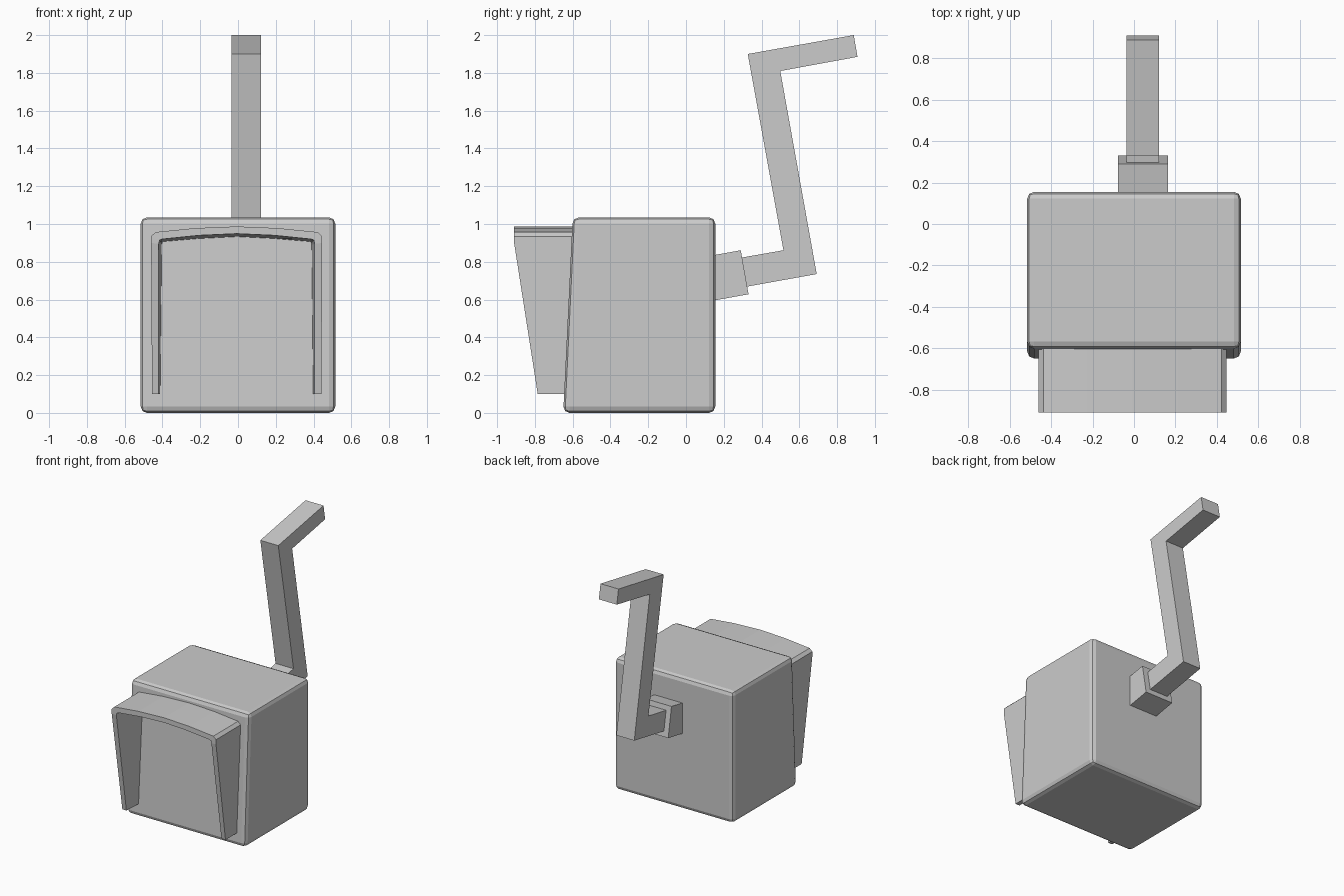
import bpy, bmesh

if "Cube" in bpy.data.objects:
    bpy.data.objects.remove(bpy.data.objects["Cube"])


def new_object(name, bm):
    bmesh.ops.recalc_face_normals(bm, faces=bm.faces)
    mesh = bpy.data.meshes.new(name)
    bm.to_mesh(mesh)
    bm.free()
    ob = bpy.data.objects.new(name, mesh)
    bpy.context.collection.objects.link(ob)
    return ob


def side_prism(name, profile, x0, x1):
    """Extrude a (y, z) side profile between two x positions."""
    bm = bmesh.new()
    face = bm.faces.new([bm.verts.new((x0, y, z)) for y, z in profile])
    ext = bmesh.ops.extrude_face_region(bm, geom=[face])
    verts = [g for g in ext["geom"] if isinstance(g, bmesh.types.BMVert)]
    bmesh.ops.translate(bm, verts=verts, vec=(x1 - x0, 0, 0))
    return new_object(name, bm)


# Box body with a slightly sloping front and softened edges
body = side_prism("body", [(-0.65, 0), (0.155, 0), (0.155, 1.035), (-0.6, 1.035)],
                  -0.515, 0.515)
bevel = body.modifiers.new("soft_edges", 'BEVEL')
bevel.width = 0.033
bevel.segments = 2

# Hood: open arch with sloping legs, its inside narrowing toward the body
CX = -0.007
outer = [(0.448, 0.10), (0.453, 0.90), (0.453, 0.935), (0.43, 0.957),
         (0.22, 0.978), (0, 0.987)]
inner_front = [(0.413, 0.10), (0.413, 0.895), (0.408, 0.915), (0.395, 0.92),
               (0.20, 0.94), (0, 0.949)]
inner_back = [(0.404, 0.10), (0.396, 0.89), (0.395, 0.90), (0.39, 0.906),
              (0.20, 0.922), (0, 0.932)]


def arch(half):
    return [(-x, z) for x, z in half] + [(x, z) for x, z in half[-2::-1]]


def front_y(z):
    return -0.785 - 0.125 * min(1, (z - 0.1) / 0.8)


def back_y(z):
    return -0.63 + 0.05 * z


bm = bmesh.new()
rows = []
for half, depth in ((outer, front_y), (outer, back_y),
                    (inner_back, back_y), (inner_front, front_y)):
    rows.append([bm.verts.new((CX + x, depth(z), z)) for x, z in arch(half)])
for r in range(4):
    a, b = rows[r], rows[(r + 1) % 4]
    for i in range(len(a) - 1):
        bm.faces.new((a[i], a[i + 1], b[i + 1], b[i]))
for end in (0, -1):
    bm.faces.new([row[end] for row in rows])
new_object("hood", bm)

# Socket on the back, then the bent crank handle
side_prism("crank_socket", [(0.13, 0.832), (0.29, 0.861), (0.331, 0.628), (0.13, 0.592)],
           -0.077, 0.165)
side_prism("crank_handle", [(0.27, 0.818), (0.516, 0.861), (0.327, 1.90), (0.888, 2.0),
                            (0.908, 1.885), (0.499, 1.81), (0.692, 0.735), (0.297, 0.664)],
           -0.035, 0.121)
